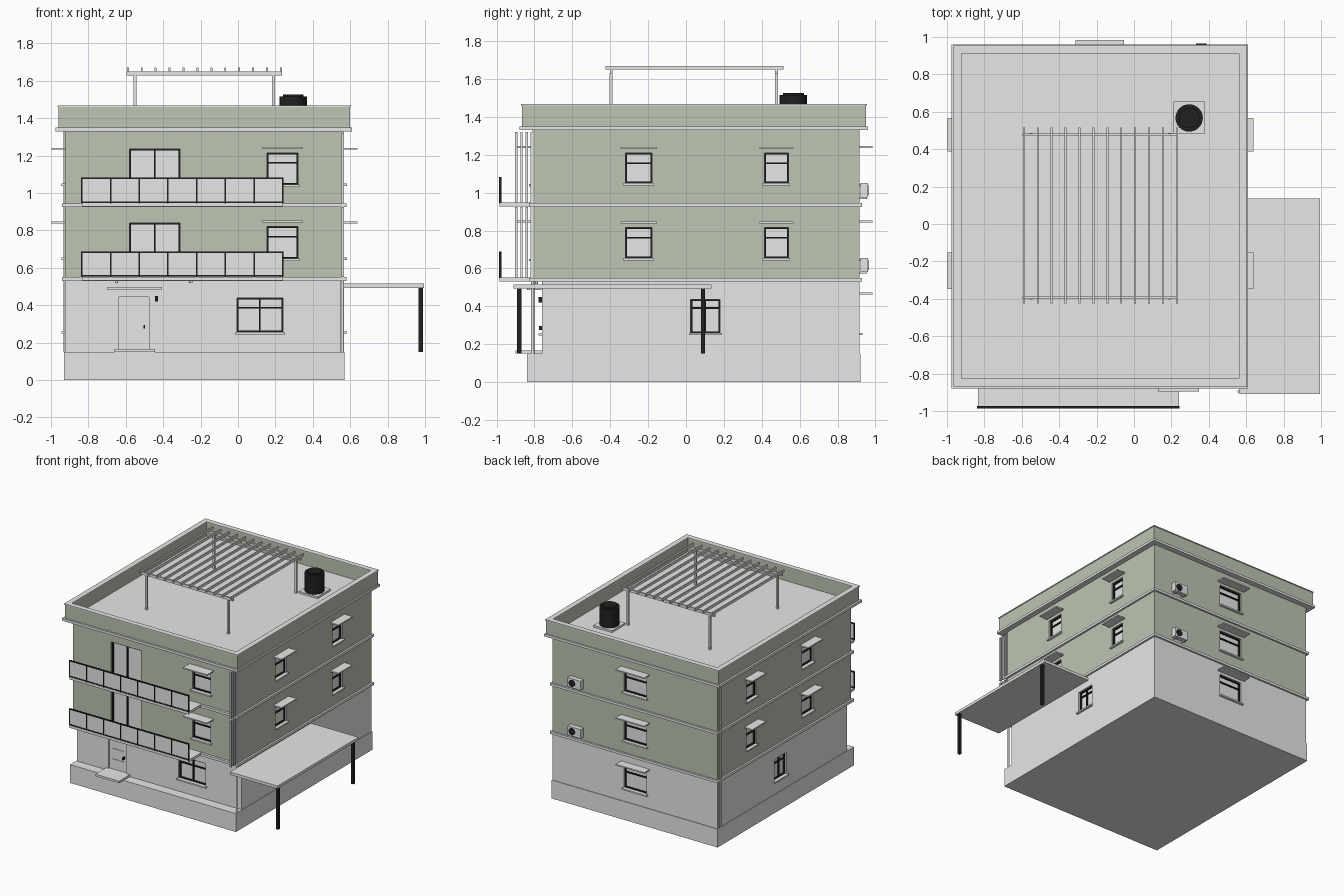
import bpy, bmesh
from mathutils import Vector, Matrix

cube = bpy.data.objects.get("Cube")
if cube:
    bpy.data.objects.remove(cube, do_unlink=True)


def material(name, rgb):
    m = bpy.data.materials.new(name)
    m.use_nodes = True
    m.diffuse_color = (*rgb, 1)
    m.node_tree.nodes["Principled BSDF"].inputs["Base Color"].default_value = (*rgb, 1)
    return m


GREY = material("light grey", (0.8, 0.8, 0.8))
SAGE = material("sage green", (0.51, 0.56, 0.455))
BLACK = material("black", (0.015, 0.015, 0.015))


def boxes(name, items, mat):
    """One object made of boxes, each given as (x0, x1, y0, y1, z0, z1)."""
    bm = bmesh.new()
    for x0, x1, y0, y1, z0, z1 in items:
        centre = Vector((x0 + x1, y0 + y1, z0 + z1)) / 2
        size = (abs(x1 - x0), abs(y1 - y0), abs(z1 - z0), 1)
        bmesh.ops.create_cube(bm, size=1, matrix=Matrix.Translation(centre) @ Matrix.Diagonal(size))
    return finish(name, bm, mat)


def finish(name, bm, mat):
    mesh = bpy.data.meshes.new(name)
    bm.to_mesh(mesh)
    bm.free()
    mesh.materials.append(mat)
    ob = bpy.data.objects.new(name, mesh)
    bpy.context.collection.objects.link(ob)
    return ob


def cylinder(name, centre, radius, height, mat, axis="Z", sides=32):
    bm = bmesh.new()
    turn = Matrix.Rotation(1.5708, 4, "X") if axis == "Y" else Matrix()
    bmesh.ops.create_cone(bm, cap_ends=True, segments=sides, radius1=radius, radius2=radius,
                          depth=height, matrix=Matrix.Translation(centre) @ turn)
    for f in bm.faces:
        f.smooth = len(f.verts) == 4
    for e in bm.edges:
        e.smooth = all(f.smooth for f in e.link_faces)
    return finish(name, bm, mat)


# Wall planes: (axis, position, outward sign)
X0, X1, Y0, Y1, YG = -0.925, 0.565, -0.81, 0.915, -0.76
WALLS = {"front": ("y", Y0, -1), "entrance": ("y", YG, -1), "back": ("y", Y1, 1),
         "right": ("x", X0, -1), "left": ("x", X1, 1)}


def on_wall(wall, u0, u1, z0, z1, d0, d1):
    """Box on a wall, from depth d0 to d1 measured outwards."""
    axis, pos, sign = WALLS[wall]
    a, b = pos + sign * d0, pos + sign * d1
    return (u0, u1, a, b, z0, z1) if axis == "y" else (a, b, u0, u1, z0, z1)


cuts = []


def opening(name, wall, u0, u1, z0, z1, bar=0.05, split=False, hood=0.0, sill=True):
    """Recessed glazing with a black frame, a sill and a hood."""
    cuts.append(on_wall(wall, u0, u1, z0, z1, -0.03, 0.03))
    boxes(name + "_glass", [on_wall(wall, u0, u1, z0, z1, -0.031, -0.024)], GREY)
    t = 0.008
    bars = [(u0, u0 + t, z0, z1), (u1 - t, u1, z0, z1), (u0, u1, z0, z0 + t), (u0, u1, z1 - t, z1)]
    if bar:
        bars.append((u0, u1, z1 - bar - t, z1 - bar))
    if split:
        mid = (u0 + u1) / 2
        bars.append((mid - t / 2, mid + t / 2, z0, z1))
    boxes(name + "_frame", [on_wall(wall, *b, -0.025, -0.012) for b in bars], BLACK)
    if sill:
        boxes(name + "_sill", [on_wall(wall, u0 - 0.01, u1 + 0.01, z0 - 0.012, z0, -0.03, 0.018)], GREY)
    if hood:
        boxes(name + "_hood", [on_wall(wall, u0 - 0.027, u1 + 0.027, z1 + 0.022, z1 + 0.032, -0.01, hood)], GREY)


# Main masses
boxes("plinth", [(-0.93, 0.57, -0.84, 0.92, 0, 0.15)], GREY)
ground_walls = boxes("ground_floor_walls", [(X0, X1, YG, Y1, 0.15, 0.53)], GREY)
upper_walls = boxes("upper_floor_walls", [(X0, X1, Y0, Y1, 0.54, 1.34)], SAGE)
boxes("floor_slabs", [(-0.94, 0.58, -0.83, 0.93, z, z + 0.02) for z in (0.53, 0.925)], GREY)
boxes("roof_slab", [(-0.975, 0.61, -0.88, 0.96, 1.33, 1.35)], GREY)


def ring(x0, x1, y0, y1, t, z0, z1):
    return [(x0, x1, y0, y0 + t, z0, z1), (x0, x1, y1 - t, y1, z0, z1),
            (x0, x0 + t, y0 + t, y1 - t, z0, z1), (x1 - t, x1, y0 + t, y1 - t, z0, z1)]


boxes("parapet", ring(-0.96, 0.60, -0.865, 0.95, 0.035, 1.35, 1.46), SAGE)
boxes("parapet_cap", ring(-0.965, 0.605, -0.87, 0.955, 0.043, 1.46, 1.467), GREY)

# Windows, balcony doors and balconies on both upper floors
RAIL0, RAIL1, PANELS = -0.835, 0.24, 7
for n, z in enumerate((0.55, 0.945)):
    p = ("first", "second")[n] + "_floor_"
    opening(p + "balcony_door", "front", -0.58, -0.31, z + 0.005, z + 0.29, bar=0, split=True, sill=False)
    opening(p + "front_window", "front", 0.155, 0.32, z + 0.10, z + 0.27, hood=0.085)
    opening(p + "back_window", "back", -0.285, -0.08, z + 0.10, z + 0.27, hood=0.07)
    for side in ("left", "right"):
        opening(p + side + "_front_window", side, -0.32, -0.18, z + 0.105, z + 0.265, hood=0.073)
        opening(p + side + "_back_window", side, 0.415, 0.54, z + 0.105, z + 0.265, hood=0.073)

    boxes(p + "balcony_slab", [(RAIL0, RAIL1, -0.985, Y0, z - 0.018, z + 0.002)], GREY)
    boxes(p + "railing_panels", [(RAIL0, RAIL1, -0.982, -0.978, z + 0.005, z + 0.135)], GREY)
    step = (RAIL1 - RAIL0) / PANELS
    posts = [(RAIL0 + i * step - 0.004, RAIL0 + i * step + 0.004, -0.986, -0.974, z, z + 0.137)
             for i in range(PANELS + 1)]
    rails = [(RAIL0, RAIL1, -0.986, -0.974, h, h + 0.008) for h in (z + 0.003, z + 0.13)]
    boxes(p + "railing_frame", posts + rails, BLACK)

    # Corner fins
    boxes(p + "corner_fins", [(0.554, 0.568, y, y + 0.013, z, z + 0.375)
                              for y in (-0.902, -0.875, -0.848, -0.822)], GREY)
    # Air conditioner
    boxes(p + "air_conditioner", [(0.28, 0.40, 0.922, 0.96, z + 0.03, z + 0.105)], GREY)
    boxes(p + "air_conditioner_bracket", [(x, x + 0.01, Y1, 0.955, z + 0.022, z + 0.03)
                                          for x in (0.295, 0.375)], GREY)
    cylinder(p + "air_conditioner_fan", (0.36, 0.961, z + 0.067), 0.028, 0.006, BLACK, "Y", 24)

# Ground floor openings
opening("ground_front_window", "entrance", -0.005, 0.24, 0.257, 0.44, split=True)
opening("ground_back_window", "back", -0.285, -0.08, 0.26, 0.44, hood=0.07)
for side in ("left", "right"):
    opening("ground_" + side + "_window", side, 0.025, 0.18, 0.26, 0.435, bar=0.04, split=True)

# Entrance door, step, hood and lamp
D0, D1 = -0.64, -0.475
cuts.append(on_wall("entrance", D0, D1, 0.165, 0.445, -0.02, 0.03))
boxes("entrance_door", [on_wall("entrance", D0, D1, 0.165, 0.445, -0.021, -0.012)], GREY)
boxes("entrance_door_panels", [on_wall("entrance", D0 + 0.03, D1 - 0.03, z, z + 0.06, -0.013, -0.008)
                               for z in (0.19, 0.275, 0.36)], GREY)
boxes("entrance_door_handle", [on_wall("entrance", -0.505, -0.498, 0.275, 0.295, -0.013, 0.015)], BLACK)
boxes("entrance_step", [(-0.66, -0.445, -0.90, YG, 0.15, 0.167)], GREY)
boxes("entrance_hood", [(-0.70, -0.405, -0.84, YG, 0.485, 0.498)], GREY)
boxes("entrance_lamp", [on_wall("entrance", -0.445, -0.427, 0.42, 0.45, 0, 0.018)], BLACK)
for x in (-0.65, -0.25):
    cylinder("ceiling_light", (x, -0.79, 0.525), 0.008, 0.014, GREY, sides=16)

# Corner column and drain strip
cylinder("corner_column", (0.558, -0.81, 0.34), 0.009, 0.38, GREY, sides=16)
boxes("corner_drain_strip", [(X0 - 0.008, X0, 0.875, 0.905, 0.15, 1.33)], SAGE)

# Cut the recesses
cutter = boxes("recess_cutter", cuts, GREY)
cutter.hide_render = True
cutter.hide_viewport = True
cutter.display_type = "WIRE"
for walls in (ground_walls, upper_walls):
    mod = walls.modifiers.new("recesses", "BOOLEAN")
    mod.operation = "DIFFERENCE"
    mod.solver = "EXACT"
    mod.object = cutter

# Side canopy
boxes("canopy_roof", [(X1, 0.995, -0.91, 0.135, 0.493, 0.516)], GREY)
boxes("canopy_posts", [(0.966, 0.988, y - 0.011, y + 0.011, 0.15, 0.495) for y in (-0.88, 0.09)], BLACK)

# Roof pergola
BEAMS = (-0.395, 0.478)
boxes("pergola_posts", [(x - 0.008, x + 0.008, y - 0.008, y + 0.008, 1.35, 1.63)
                        for x in (-0.55, 0.19) for y in BEAMS], GREY)
boxes("pergola_beams", [(-0.595, 0.235, y - 0.007, y + 0.007, 1.628, 1.65) for y in BEAMS], GREY)
boxes("pergola_slats", [(-0.594 + i * 0.0744, -0.584 + i * 0.0744, -0.425, 0.515, 1.65, 1.67)
                        for i in range(12)], GREY)

# Water tank
boxes("tank_pad", [(0.21, 0.38, 0.485, 0.655, 1.35, 1.365)], GREY)
cylinder("water_tank", (0.295, 0.567, 1.44), 0.073, 0.15, BLACK)
cylinder("water_tank_lid", (0.295, 0.567, 1.52), 0.055, 0.012, BLACK)
